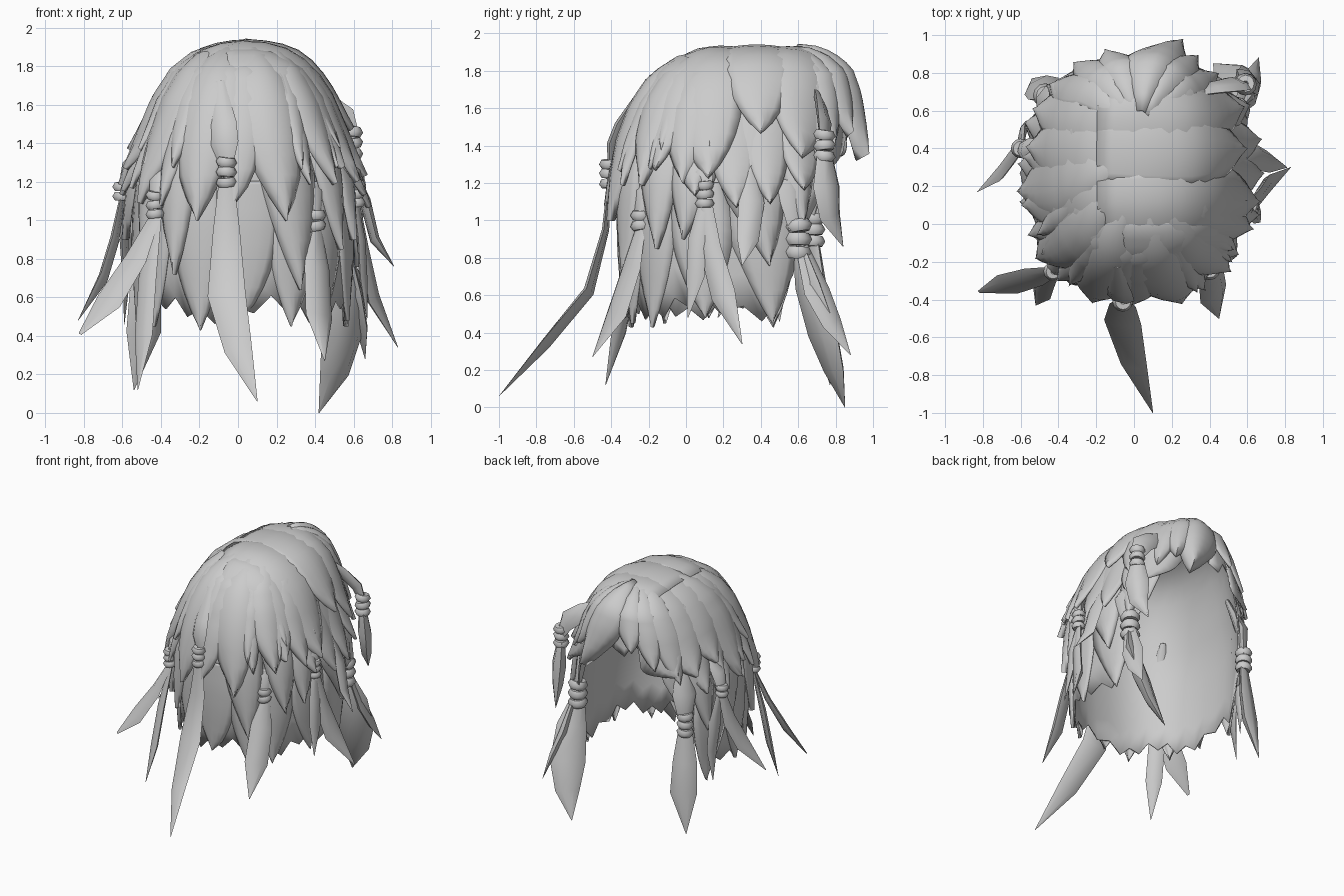
import bpy, bmesh, math, random
from mathutils import Vector

random.seed(4)
if "Cube" in bpy.data.objects:
    bpy.data.objects.remove(bpy.data.objects["Cube"], do_unlink=True)

hair = bpy.data.materials.new("hair grey")
hair.use_nodes = True
GREY = (0.6, 0.6, 0.6, 1)
hair.diffuse_color = GREY
hair.node_tree.nodes["Principled BSDF"].inputs["Base Color"].default_value = GREY

# Head profile: height, half width, half depth, middle y; sections are rounded boxes
PROFILE = [(1.9, .01, .15, .36), (1.88, .16, .3, .36), (1.84, .26, .4, .35), (1.75, .36, .51, .33),
           (1.6, .44, .57, .3), (1.4, .5, .61, .28), (1.2, .55, .62, .27), (1.0, .56, .62, .27),
           (.8, .56, .61, .27), (.3, .53, .57, .27)]
CENTRE = Vector((.025, .28, 1.0))
BOX = 2.4


def section(z):
    """Half width, half depth and middle y of the head at height z."""
    z = min(z, PROFILE[0][0])
    for hi, lo in zip(PROFILE, PROFILE[1:]):
        if z >= lo[0]:
            break
    k = (hi[0] - z) / (hi[0] - lo[0])
    return [p + (q - p) * k for p, q in zip(hi[1:], lo[1:])]


def power(v):
    return math.copysign(abs(v) ** (2 / BOX), v)


def surf(a, z, off=0):
    """Point on the head at azimuth a (0 = front, 90 = left) and height z, pushed out by off."""
    w, d, y = section(z)
    r = math.radians(a)
    p = Vector((CENTRE.x + w * power(math.sin(r)), y - d * power(math.cos(r)), min(z, PROFILE[0][0])))
    n = p - CENTRE
    n.z = max(n.z, 0)
    return p + n.normalized() * off


def slice_surf(y, phi, off=0):
    """Point on the head in the cross slice at y, phi degrees away from straight up."""
    r = math.radians(phi)
    ray = Vector((math.sin(r), 0, math.cos(r)))
    start = Vector((CENTRE.x, y, CENTRE.z))
    near, far = 0, 1.2
    for _ in range(24):
        t = (near + far) / 2
        p = start + ray * t
        w, d, mid = section(p.z)
        inside = p.z < PROFILE[0][0] and abs((p.x - CENTRE.x) / w) ** BOX + abs((y - mid) / d) ** BOX < 1
        near, far = (t, far) if inside else (near, t)
    return start + ray * (near + off)


def finish(name, bm, thick=0, angle=50):
    bmesh.ops.remove_doubles(bm, verts=bm.verts, dist=.0005)
    bmesh.ops.recalc_face_normals(bm, faces=bm.faces)
    mesh = bpy.data.meshes.new(name)
    bm.to_mesh(mesh)
    bm.free()
    ob = bpy.data.objects.new(name, mesh)
    bpy.context.collection.objects.link(ob)
    mesh.materials.append(hair)
    if thick:
        mod = ob.modifiers.new("thickness", "SOLIDIFY")
        mod.thickness = thick
        mod.offset = 0
    bpy.ops.object.select_all(action="DESELECT")
    ob.select_set(True)
    bpy.context.view_layer.objects.active = ob
    bpy.ops.object.shade_smooth_by_angle(angle=math.radians(angle))


def sheet(name, rows, thick):
    bm = bmesh.new()
    grid = [[bm.verts.new(p) for p in row] for row in rows]
    for r0, r1 in zip(grid, grid[1:]):
        for i in range(len(r0) - 1):
            bm.faces.new((r0[i], r0[i + 1], r1[i + 1], r1[i]))
    finish(name, bm, thick)


def lock(name, place, lift, flare, base):
    """Pointed sheet of hair, bulging in the middle; place(t, u, off) puts it on the head."""
    rows = []
    for j in range(13):
        t = j / 12
        taper = min(1, .75 + .5 * t) * (1 - t ** 4)
        rows.append([place(t, u / 3 * taper, base + lift * (1 - (u / 3) ** 2) * min(1, .4 + t) + flare * t ** 3)
                     for u in range(-3, 4)])
    sheet(name, rows, .01)


def hang(name, a, top, tip, half, swing=0, lift=.04, flare=.05, base=.005):
    """Lock falling straight down the head."""
    lock(name, lambda t, u, off: surf(a + swing * t * t + u * half, top - (top - tip) * t ** 1.5, off),
         lift, flare, base)


def comb(name, y, half, start, end, drift=0, lift=.04, flare=.06, base=.02):
    """Lock combed sideways across the crown."""
    lock(name, lambda t, u, off: slice_surf(y + drift * t * t + u * half, start + (end - start) * t, off),
         lift, flare, base)


def strand(name, points, widths, flat=.35, out=None):
    """Free hanging lock: flattened six-sided sweep along points."""
    pts = [Vector(p) for p in points]
    out = Vector(out) if out else pts[0] - CENTRE
    out.z = 0
    bm = bmesh.new()
    rings = []
    for i, p in enumerate(pts):
        d = (pts[min(i + 1, len(pts) - 1)] - pts[max(i - 1, 0)]).normalized()
        side = d.cross(out).normalized()
        n = side.cross(d).normalized()
        w = max(widths[i], .002)
        rings.append([bm.verts.new(p + side * w * math.cos(q * math.pi / 3)
                                   + n * w * flat * math.sin(q * math.pi / 3)) for q in range(6)])
    for r0, r1 in zip(rings, rings[1:]):
        for q in range(6):
            bm.faces.new((r0[q], r0[q - 1], r1[q - 1], r1[q]))
    bm.faces.new(rings[0])
    bm.faces.new(rings[-1])
    finish(name, bm, 0, 50)


def bands(name, p, radius, count):
    """Stack of thick binding rings, centred on p."""
    for i in range(count):
        bpy.ops.mesh.primitive_torus_add(
            location=(p[0], p[1], p[2] + (i - (count - 1) / 2) * radius * .95),
            rotation=(random.uniform(-.15, .15), random.uniform(-.15, .15), 0),
            major_radius=radius * .5, minor_radius=radius * .5, major_segments=12, minor_segments=6)
        ob = bpy.context.object
        ob.name = name
        ob.data.materials.append(hair)
        bpy.ops.object.shade_smooth_by_angle(angle=math.radians(60))


# Under layer with a zigzag hem, cut away over the face
def hem(a):
    jag = .07 * (a // 8 % 2) + .04 * math.sin(a / 9)
    return .5 + jag + .97 * min(1, max(0, abs(a) - 108) / 40)


sheet("under_hair", [[surf(a, 1.9 - (1.9 - hem(a)) * (j / 12) ** 1.6, -.005) for a in range(-180, 181, 8)]
                     for j in range(13)], .01)

# Lower locks forming the jagged hem
for i, a in enumerate(range(-100, 101, 25)):
    hang("hem_lock", a + random.uniform(-3, 3), 1.2, (.43, .48, .45)[i % 3], 16, random.uniform(-5, 5), .02, 0, .0)

# Middle locks around the back and sides
for a, tip, half, swing in ((-112, .85, 13, 5), (-86, .9, 16, -4), (-58, .75, 16, 3), (-36, .72, 15, 4),
                            (20, .64, 18, 6), (50, .85, 16, 4), (74, .9, 15, -5),
                            (94, .76, 16, 8), (116, .95, 12, 2)):
    hang("middle_lock", a, 1.7, tip, half, swing, .035, .025)

# Top locks over the back, each with two smaller points beside it
for a, tip, half, swing in ((-22, 1.0, 22, 4), (14, 1.0, 21, 3), (42, 1.17, 19, 5), (-50, 1.08, 21, -5),
                            (66, 1.18, 18, 4), (-80, 1.16, 18, -5)):
    hang("back_lock", a, 1.89, tip, half, swing, .04, .05, .008)
    for s in (-1, 1):
        hang("back_side_lock", a + s * half * .6, 1.8, tip + .12 + .05 * s, half * .5, s * 4, .025, .05, .01)

# Locks combed to the left from the parting: y, half width, start, end, drift
for y, half, start, end, drift in ((-.08, .14, -8, 62, -.08), (.12, .21, -14, 70, .0), (.38, .21, -14, 50, .02),
                                   (.6, .2, -14, 58, .02), (.74, .12, -12, 62, .0)):
    comb("left_comb_lock", y, half, start, end, drift, .03, .06, .018)
for y, half, end in ((.02, .12, 78), (.24, .14, 84), (.42, .13, 82), (.6, .12, 74)):
    comb("left_under_lock", y, half, 20, end, .03, .025, .07, .012)

# Locks combed to the right from the parting
for y, half, end, drift in ((-.06, .15, -60, -.1), (.14, .2, -66, -.04), (.38, .2, -58, .03),
                            (.58, .18, -60, .03), (.72, .14, -54, .02)):
    comb("right_comb_lock", y, half, -5, end, drift, .03, .06, .008)
for y, half, end in ((.08, .12, -76), (.28, .13, -78), (.5, .12, -74)):
    comb("right_under_lock", y, half, -20, end, .04, .025, .05, .01)

# Fringe above the face
for a, tip, half, swing, lift in ((172, 1.3, 20, -10, .08), (156, 1.42, 18, -6, .05), (140, 1.35, 14, -4, .03),
                                  (192, 1.48, 15, 4, .03), (208, 1.36, 15, 6, .02), (226, 1.25, 15, 6, .02)):
    hang("fringe_lock", a, 1.89, tip, half, swing, lift, .03, .02)

# Bound locks: each tail with its roots and rings
strand("back_tail_root", [(-.1, -.22, 1.72), (-.08, -.35, 1.5), (-.07, -.39, 1.4), (-.06, -.4, 1.3)],
       [.03, .075, .075, .04], .4)
bands("back_tail_band", (-.06, -.41, 1.25), .055, 3)
strand("back_tail", [(-.06, -.41, 1.2), (-.06, -.43, .95), (-.06, -.52, .62), (.0, -.75, .34), (.1, -1.0, .06)],
       [.04, .07, .1, .075, 0], .25)

strand("back_left_root", [(.34, -.14, 1.35), (.39, -.23, 1.15), (.4, -.25, 1.0)], [.02, .07, .04], .5)
bands("back_left_band", (.4, -.24, 1.0), .058, 2)
strand("back_left_tail", [(.4, -.24, .97), (.41, -.29, .75), (.42, -.37, .5), (.45, -.5, .27)],
       [.04, .08, .085, 0], .4)

strand("back_right_root", [(-.36, -.1, 1.4), (-.42, -.22, 1.2), (-.43, -.25, 1.08)], [.02, .06, .04], .5)
bands("back_right_band", (-.43, -.25, 1.08), .05, 3)
strand("back_right_tail", [(-.43, -.25, 1.02), (-.53, -.28, .8), (-.67, -.32, .58), (-.82, -.36, .41)],
       [.035, .07, .08, .01], .25)
strand("back_right_wisp", [(-.42, -.25, 1.02), (-.47, -.3, .7), (-.49, -.36, .4), (-.52, -.43, .12)],
       [.03, .06, .06, 0], .35)

strand("left_root", [(.52, .1, 1.4), (.6, .08, 1.25), (.61, .1, 1.12)], [.02, .07, .04], .5)
bands("left_band", (.61, .1, 1.14), .052, 3)
strand("left_tail", [(.61, .1, 1.1), (.65, .13, .85), (.7, .2, .6), (.83, .3, .34)], [.04, .06, .07, 0], .4)
strand("left_wisp", [(.61, .1, 1.1), (.64, .06, .9), (.65, .05, .7), (.67, .01, .48)], [.03, .05, .05, 0], .35)
strand("left_flick", [(.56, .35, 1.35), (.66, .35, 1.1), (.71, .33, .9), (.81, .3, .76)], [.02, .07, .06, 0], .4)

strand("right_root", [(-.48, .42, 1.4), (-.57, .4, 1.28), (-.6, .4, 1.16)], [.02, .06, .04], .5)
bands("right_band", (-.6, .4, 1.15), .052, 2)
strand("right_tail", [(-.6, .4, 1.12), (-.64, .36, .9), (-.7, .28, .7), (-.83, .17, .48)], [.035, .06, .06, 0], .35)
strand("right_wisp", [(-.59, .42, 1.12), (-.59, .48, .9), (-.58, .5, .7), (-.59, .5, .46)], [.03, .06, .05, 0], .35)

# Bound locks framing the face
strand("face_left_braid_root", [(.25, .68, 1.74), (.42, .72, 1.62), (.54, .74, 1.53), (.59, .74, 1.42)],
       [.02, .07, .08, .05], .35)
bands("face_left_braid_band", (.59, .74, 1.4), .06, 3)
strand("face_left_braid_tail", [(.59, .74, 1.36), (.6, .75, 1.18), (.6, .77, 1.02), (.57, .84, .86)],
       [.05, .09, .07, 0], .6)
strand("face_left_root", [(.45, .56, 1.4), (.54, .57, 1.15), (.55, .6, .95)], [.03, .1, .06], .5)
bands("face_left_band", (.54, .6, .9), .075, 3)
strand("face_left_tail", [(.54, .6, .86), (.56, .65, .65), (.54, .73, .4), (.5, .79, .2), (.42, .85, 0)],
       [.05, .11, .13, .09, 0], .45, (-.7, 1, 0))
strand("face_left_wisp", [(.56, .62, .86), (.6, .7, .62), (.64, .78, .45), (.66, .88, .28)], [.04, .08, .06, 0], .4)

strand("face_right_root", [(-.38, .6, 1.45), (-.46, .68, 1.18), (-.47, .68, .98)], [.03, .09, .05], .5)
bands("face_right_band", (-.47, .68, .95), .065, 3)
strand("face_right_tail", [(-.47, .68, .91), (-.48, .7, .65), (-.49, .73, .42), (-.54, .77, .12)],
       [.05, .09, .1, 0], .45, (-.5, 1, 0))
